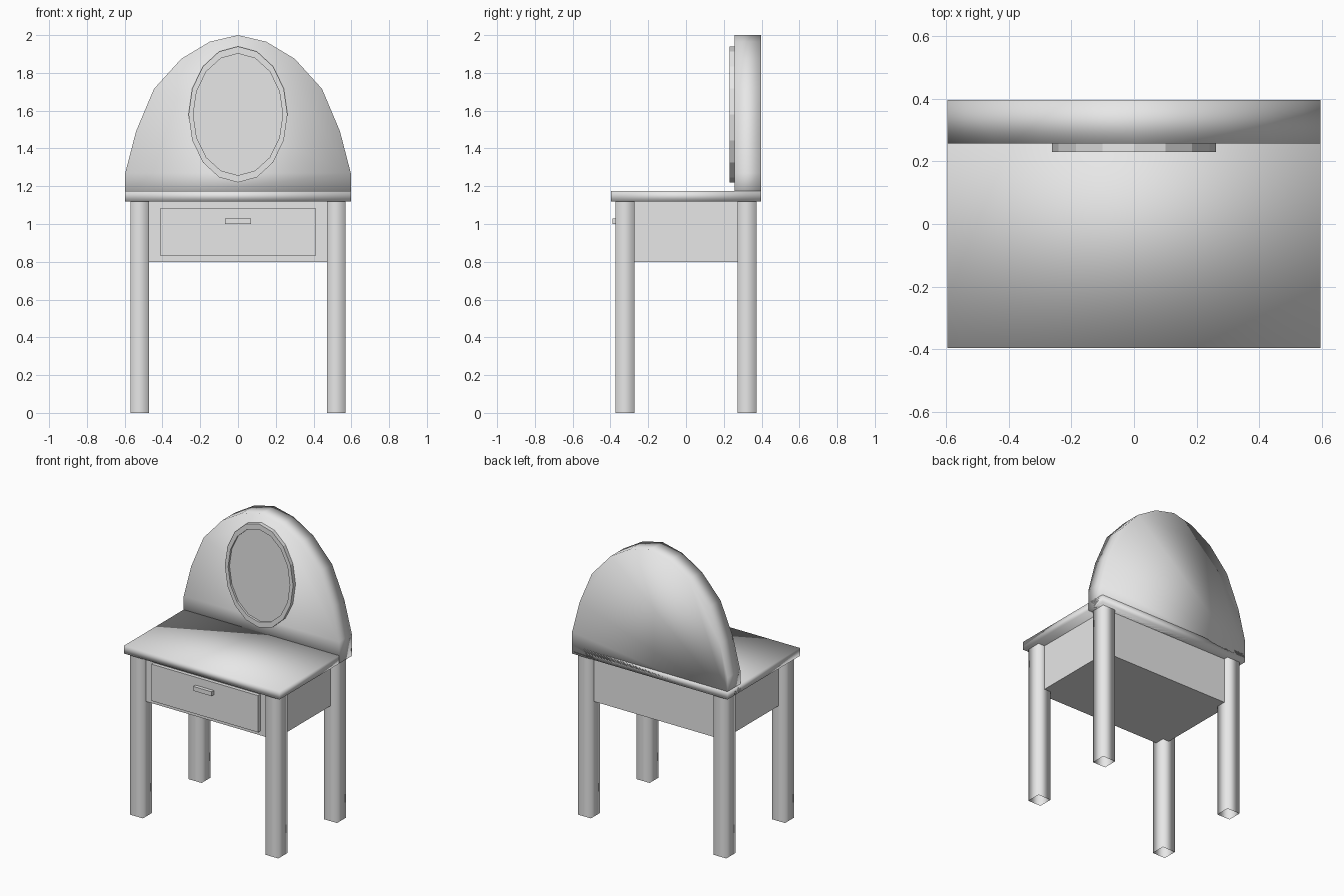
import bpy, bmesh, math

cube = bpy.data.objects.get("Cube")
if cube:
    bpy.data.objects.remove(cube, do_unlink=True)

GREY = (0.8, 0.8, 0.8, 1)
grey = bpy.data.materials.new("plain_grey")
grey.use_nodes = True
grey.diffuse_color = GREY
grey.node_tree.nodes["Principled BSDF"].inputs["Base Color"].default_value = GREY


def finish(name, bm, smooth=False):
    bmesh.ops.recalc_face_normals(bm, faces=bm.faces)
    for f in bm.faces:
        f.smooth = smooth
    mesh = bpy.data.meshes.new(name)
    bm.to_mesh(mesh)
    bm.free()
    mesh.materials.append(grey)
    obj = bpy.data.objects.new(name, mesh)
    bpy.context.collection.objects.link(obj)
    return obj


def box(name, x, y, z, smooth=False, open_ends=False):
    bm = bmesh.new()
    bmesh.ops.create_cube(bm, size=1)
    for v in bm.verts:
        v.co = [r[0] if c < 0 else r[1] for c, r in zip(v.co, (x, y, z))]
    bm.normal_update()
    if open_ends:
        ends = [f for f in bm.faces if abs(f.normal.z) > 0.9]
        bmesh.ops.delete(bm, geom=ends, context='FACES_ONLY')
    return finish(name, bm, smooth)


def ellipse(bm, rx, rz, y, cz=1.58, n=16):
    return [bm.verts.new((rx * math.cos(2 * math.pi * i / n), y,
                          cz + rz * math.sin(2 * math.pi * i / n))) for i in range(n)]


# four hollow square legs with softened shading
for side, sx in (("right", -1), ("left", 1)):
    for end, sy in (("front", -1), ("back", 1)):
        cx, cy = sx * 0.52, sy * 0.322
        box(f"{end}_{side}_leg", (cx - 0.05, cx + 0.05), (cy - 0.05, cy + 0.05),
            (0, 1.12), smooth=True, open_ends=True)

# drawer case, drawer and handle
box("drawer_case", (-0.52, 0.52), (-0.34, 0.34), (0.8, 1.12))
box("drawer_front", (-0.41, 0.41), (-0.365, -0.33), (0.83, 1.085))
box("drawer_handle", (-0.07, 0.07), (-0.39, -0.36), (1.0, 1.03))

# table top
box("table_top", (-0.597, 0.597), (-0.397, 0.397), (1.12, 1.175), smooth=True)

# arched back board, extruded from a mirrored outline
half = [(0.597, 1.12), (0.597, 1.27), (0.54, 1.49), (0.445, 1.715),
        (0.3, 1.875), (0.15, 1.965)]
outline = half + [(0, 2.0)] + [(-x, z) for x, z in reversed(half)]
bm = bmesh.new()
front = bm.faces.new([bm.verts.new((x, 0.257, z)) for x, z in outline])
back = bmesh.ops.extrude_face_region(bm, geom=[front], use_keep_orig=True)
moved = [g for g in back["geom"] if isinstance(g, bmesh.types.BMVert)]
bmesh.ops.translate(bm, verts=moved, vec=(0, 0.14, 0))
finish("back_board", bm, smooth=True)

# oval frame ring with a recessed mirror
bm = bmesh.new()
rings = [ellipse(bm, 0.262, 0.36, 0.26), ellipse(bm, 0.262, 0.36, 0.23),
         ellipse(bm, 0.237, 0.322, 0.23), ellipse(bm, 0.237, 0.322, 0.245)]
for a, b in zip(rings, rings[1:]):
    for i in range(len(a)):
        j = (i + 1) % len(a)
        bm.faces.new((a[i], a[j], b[j], b[i]))
finish("mirror_frame", bm)

bm = bmesh.new()
glass = bm.faces.new(ellipse(bm, 0.237, 0.322, 0.245))
glass.normal_update()
if glass.normal.y > 0:
    glass.normal_flip()
for f in bm.faces:
    f.smooth = False
mesh = bpy.data.meshes.new("mirror_glass")
bm.to_mesh(mesh)
bm.free()
mesh.materials.append(grey)
bpy.context.collection.objects.link(bpy.data.objects.new("mirror_glass", mesh))
